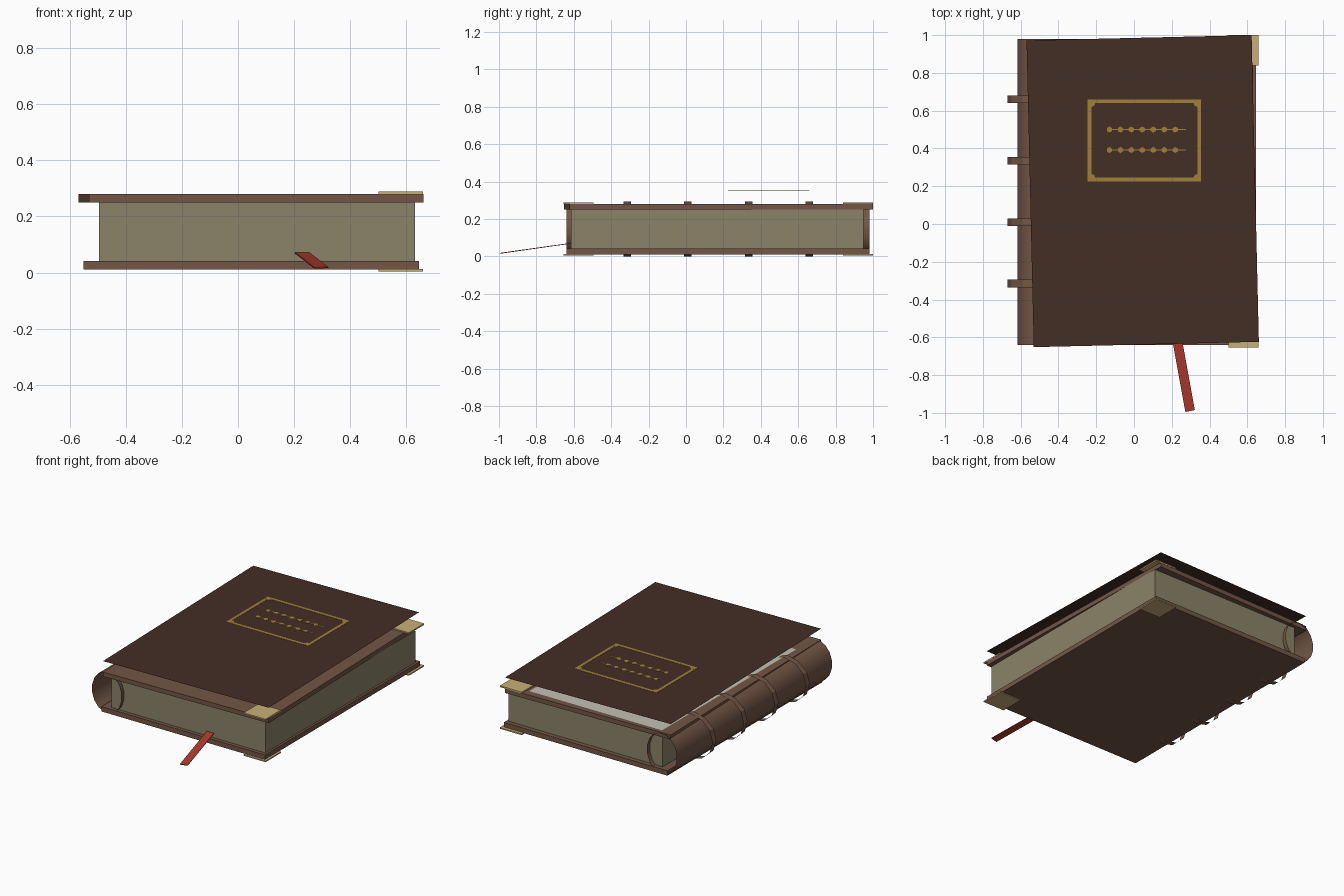
import bpy, bmesh, math
from mathutils import Matrix, Vector

if "Cube" in bpy.data.objects:
    bpy.data.objects.remove(bpy.data.objects["Cube"])


def material(name, r, g, b):
    m = bpy.data.materials.new(name)
    lin = [((c / 255 + 0.055) / 1.055) ** 2.4 for c in (r, g, b)]
    m.diffuse_color = (*lin, 1)
    m.use_nodes = True
    m.node_tree.nodes["Principled BSDF"].inputs["Base Color"].default_value = m.diffuse_color
    return m


LEATHER = material("brown leather", 115, 86, 70)
COVER = material("dark cover leather", 66, 46, 37)
PAGES = material("aged pages", 139, 131, 104)
PAPER = material("pale endpaper", 196, 192, 182)
BRASS = material("brass", 200, 175, 120)
GILT = material("gilt", 160, 128, 58)
RED = material("red ribbon", 175, 60, 48)


def finish(bm, name, mat):
    mesh = bpy.data.meshes.new(name)
    bm.to_mesh(mesh)
    bm.free()
    mesh.materials.append(mat)
    ob = bpy.data.objects.new(name, mesh)
    bpy.context.collection.objects.link(ob)
    return ob


def box(name, mat, x0, x1, y0, y1, z0, z1, turn=0.0):
    bm = bmesh.new()
    bmesh.ops.create_cube(bm, size=1)
    bmesh.ops.scale(bm, vec=(x1 - x0, y1 - y0, z1 - z0), verts=bm.verts)
    ob = finish(bm, name, mat)
    ob.location = ((x0 + x1) / 2, (y0 + y1) / 2, (z0 + z1) / 2)
    ob.rotation_euler.z = turn
    return ob


def sheet(name, mat, x0, x1, y0, y1, z, turn=0.0):
    bm = bmesh.new()
    bmesh.ops.create_grid(bm, x_segments=1, y_segments=1, size=0.5)
    bmesh.ops.scale(bm, vec=(x1 - x0, y1 - y0, 1), verts=bm.verts)
    ob = finish(bm, name, mat)
    ob.location = ((x0 + x1) / 2, (y0 + y1) / 2, z)
    ob.rotation_euler.z = turn
    return ob


def hoop(name, mat, cx, cz, rx, rz, y0, y1, sides, phase=0.0):
    """Open tube along y with an oval section."""
    bm = bmesh.new()
    rings = []
    for y in (y0, y1):
        rings.append([bm.verts.new((cx + rx * math.cos(a), y, cz + rz * math.sin(a)))
                      for a in (math.pi + 2 * math.pi * (i + phase) / sides for i in range(sides))])
    for i in range(sides):
        j = (i + 1) % sides
        bm.faces.new((rings[0][i], rings[1][i], rings[1][j], rings[0][j]))
    return finish(bm, name, mat)


TURN = math.radians(1.35)

# Boards and page block
box("back_board", LEATHER, -0.55, 0.645, -0.64, 0.98, 0.01, 0.042)
box("page_block", PAGES, -0.495, 0.63, -0.615, 0.95, 0.042, 0.25)
box("front_board", LEATHER, -0.55, 0.642, -0.638, 0.986, 0.25, 0.28, TURN)
sheet("endpaper", PAPER, -0.49, 0.48, -0.45, 0.95, 0.2815)

# Loose cover skin floating above the board
sheet("cover_skin", COVER, -0.55, 0.642, -0.638, 0.986, 0.352, TURN)

# Rounded spine and its raised bands
spine = hoop("spine", LEATHER, -0.51, 0.145, 0.11, 0.135, -0.64, 0.98, 16, 0.5)
for poly in spine.data.polygons:
    poly.use_smooth = True
for k in range(4):
    y = -0.315 + 0.325 * k
    hoop(f"spine_band_{k + 1}", LEATHER, -0.51, 0.146, 0.16, 0.146, y - 0.02, y + 0.02, 12)

# Brass corner plates
for side, (y0, y1) in {"near": (-0.655, -0.495), "far": (0.84, 1.0)}.items():
    box(f"top_corner_{side}", BRASS, 0.5, 0.66, y0, y1, 0.279, 0.288)
    box(f"bottom_corner_{side}", BRASS, 0.5, 0.66, y0, y1, 0.004, 0.012)

# Gilt frame on the cover: four bars and corner studs
Z0, Z1 = 0.3522, 0.3535
X0, X1, Y0, Y1, W = -0.245, 0.355, 0.225, 0.66, 0.02
box("frame_bottom", GILT, X0, X1, Y0, Y0 + W, Z0, Z1)
box("frame_top", GILT, X0, X1, Y1 - W, Y1, Z0, Z1)
box("frame_left", GILT, X0, X0 + W, Y0 + W, Y1 - W, Z0, Z1)
box("frame_right", GILT, X1 - W, X1, Y0 + W, Y1 - W, Z0, Z1)


def studs(name, points, r, sides):
    bm = bmesh.new()
    for x, y in points:
        bmesh.ops.create_cone(bm, cap_ends=True, segments=sides, radius1=r, radius2=r,
                              depth=Z1 - Z0,
                              matrix=Matrix.Translation((x, y, (Z0 + Z1) / 2 + 0.0003)))
    finish(bm, name, GILT)


studs("frame_corner_studs",
      [(x, y) for x in (X0 + 0.02, X1 - 0.02) for y in (Y0 + 0.02, Y1 - 0.02)], 0.02, 8)

# Two rows of gilt dots, each on a hairline
for row, y in enumerate((0.5, 0.392)):
    studs(f"dot_row_{row + 1}", [(-0.13 + 0.058 * i, y) for i in range(7)], 0.016, 6)
    box(f"dot_line_{row + 1}", GILT, -0.14, 0.275, y - 0.003, y + 0.003, Z0, Z1)

# Ribbon bookmark sloping down from the pages
bm = bmesh.new()
quad = [Vector((0.2, -0.6, 0.074)), Vector((0.252, -0.6, 0.074)),
        Vector((0.322, -0.985, 0.02)), Vector((0.272, -0.995, 0.018))]
lower = [bm.verts.new(p - Vector((0, 0, 0.004))) for p in quad]
upper = [bm.verts.new(p) for p in quad]
bm.faces.new(lower)
bm.faces.new(upper[::-1])
for i in range(4):
    j = (i + 1) % 4
    bm.faces.new((lower[i], upper[i], upper[j], lower[j]))
bmesh.ops.recalc_face_normals(bm, faces=bm.faces)
finish(bm, "ribbon", RED)
